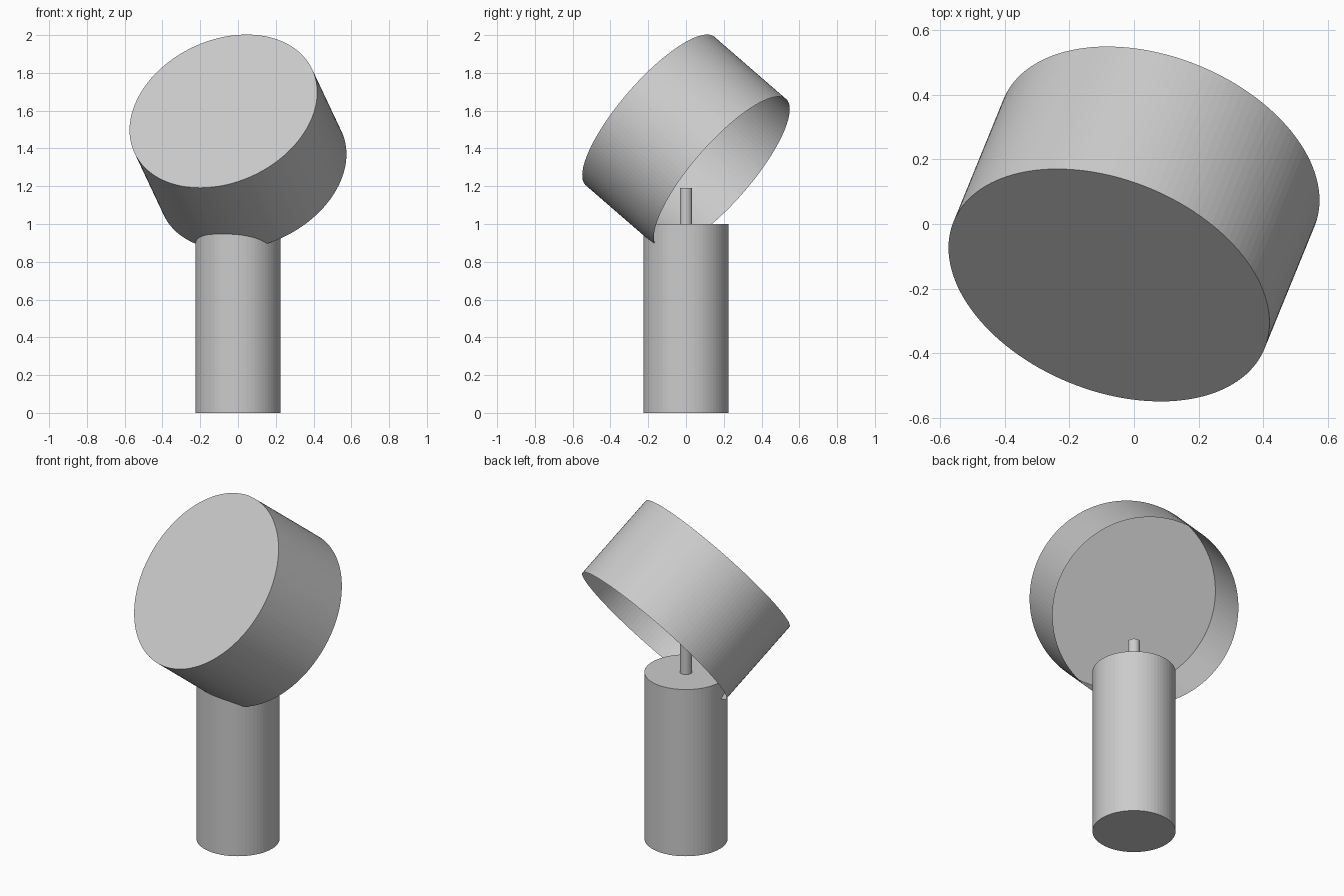
import bpy
import bmesh
from mathutils import Matrix, Vector

if "Cube" in bpy.data.objects:
    bpy.data.objects.remove(bpy.data.objects["Cube"], do_unlink=True)

# One plain grey for everything
GREY = (0.6, 0.6, 0.6, 1.0)
grey = bpy.data.materials.new("plain_grey")
grey.use_nodes = True
grey.diffuse_color = GREY
grey.node_tree.nodes["Principled BSDF"].inputs["Base Color"].default_value = GREY


def cylinder(name, radius, length, centre, axis=(0, 0, 1), sides=64, open_bottom=False):
    """Cylinder along an axis; the bottom can be left open to make a thin shell."""
    bm = bmesh.new()
    bmesh.ops.create_cone(bm, cap_ends=True, segments=sides,
                          radius1=radius, radius2=radius, depth=length)
    if open_bottom:
        bottom = [f for f in bm.faces if f.normal.z < -0.9]
        bmesh.ops.delete(bm, geom=bottom, context='FACES_ONLY')
    turn = Vector(axis).to_track_quat('Z', 'Y').to_matrix().to_4x4()
    bm.transform(Matrix.Translation(centre) @ turn)
    mesh = bpy.data.meshes.new(name)
    bm.to_mesh(mesh)
    bm.free()
    mesh.materials.append(grey)
    obj = bpy.data.objects.new(name, mesh)
    bpy.context.collection.objects.link(obj)
    return obj


# Upright body with a thin pin on top
cylinder("body", 0.226, 1.0, (0, 0, 0.5))
cylinder("pin", 0.033, 0.2, (0, 0, 1.09), sides=32)

# Tilted hollow cap, closed towards the front and open towards the back
cylinder("tilted_cap", 0.52, 0.525, (0, 0, 1.433),
         axis=(-0.295, -0.722, 0.626), sides=128, open_bottom=True)
